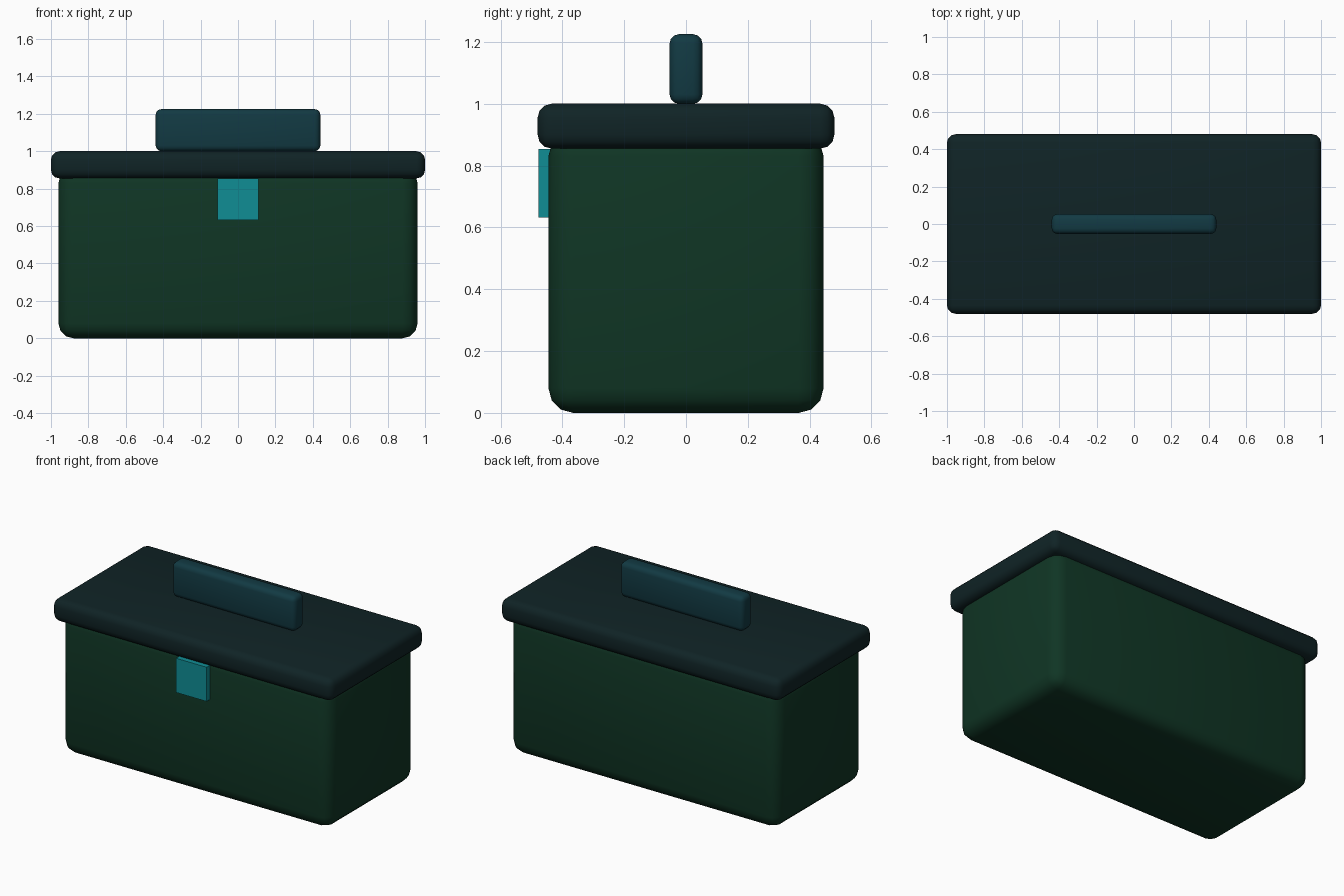
import bpy

cube = bpy.data.objects.get("Cube")
if cube:
    bpy.data.objects.remove(cube, do_unlink=True)


def material(name, rgb):
    mat = bpy.data.materials.new(name)
    mat.use_nodes = True
    colour = (*rgb, 1)
    mat.diffuse_color = colour
    mat.node_tree.nodes["Principled BSDF"].inputs["Base Color"].default_value = colour
    return mat


def box(name, low, high, mat, bevel=0, segments=3):
    """Box between two corners, with optional rounded edges."""
    bpy.ops.mesh.primitive_cube_add(size=1)
    obj = bpy.context.object
    obj.name = name
    obj.location = [(a + b) / 2 for a, b in zip(low, high)]
    obj.scale = [b - a for a, b in zip(low, high)]
    bpy.ops.object.transform_apply(location=False, rotation=False, scale=True)
    obj.data.materials.append(mat)
    if bevel:
        mod = obj.modifiers.new("Rounded edges", "BEVEL")
        mod.width = bevel
        mod.segments = segments
        bpy.ops.object.modifier_apply(modifier=mod.name)
        bpy.ops.object.shade_smooth_by_angle(angle=0.7)
    return obj


green = material("dark green", (0.005, 0.036, 0.018))
lid_teal = material("blackish teal", (0.005, 0.017, 0.019))
handle_teal = material("deep teal", (0.006, 0.042, 0.056))
latch_teal = material("bright teal", (0.005, 0.27, 0.3))

# Rounded body, tucked up into the lid
box("body", (-0.96, -0.445, 0), (0.96, 0.445, 0.91), green, 0.08)

# Overhanging lid
box("lid", (-1, -0.48, 0.855), (1, 0.48, 1), lid_teal, 0.045)

# Solid grip on top of the lid
box("handle", (-0.44, -0.053, 1), (0.44, 0.053, 1.225), handle_teal, 0.03)

# Square front latch
box("latch", (-0.11, -0.477, 0.632), (0.11, -0.43, 0.853), latch_teal)
